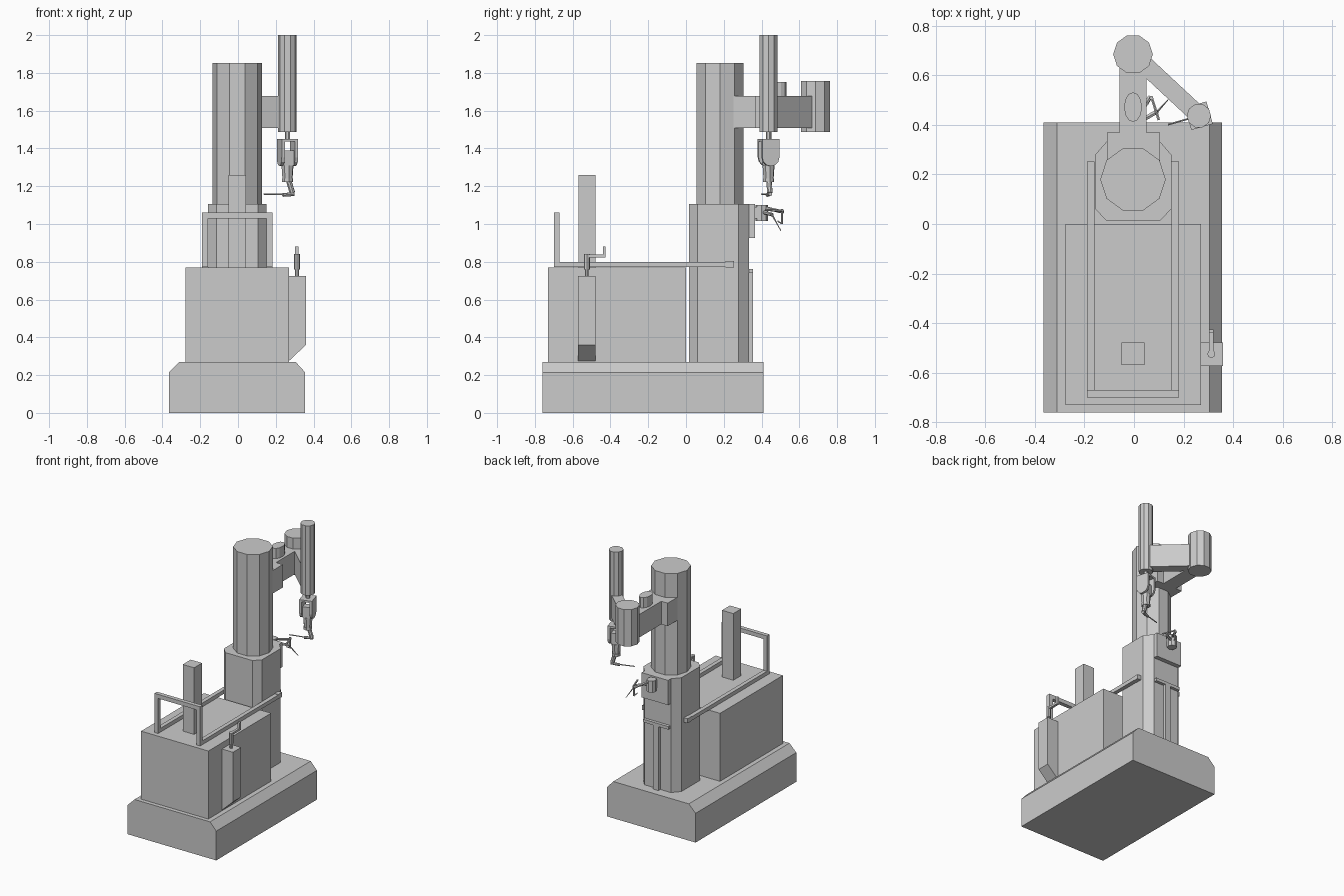
import bpy, bmesh, math
from mathutils import Matrix, Vector

if "Cube" in bpy.data.objects:
    bpy.data.objects.remove(bpy.data.objects["Cube"])


def finish(name, bm, frame=None):
    bmesh.ops.recalc_face_normals(bm, faces=bm.faces[:])
    me = bpy.data.meshes.new(name)
    bm.to_mesh(me)
    bm.free()
    ob = bpy.data.objects.new(name, me)
    bpy.context.collection.objects.link(ob)
    if frame:
        ob.matrix_world = frame
    return ob


def prism(name, pts, axis, a, b, frame=None):
    """Extrude a 2D profile along an axis from a to b."""
    def at(p, h):
        v = list(p)
        v.insert('xyz'.index(axis), h)
        return v
    bm = bmesh.new()
    lo = [bm.verts.new(at(p, a)) for p in pts]
    hi = [bm.verts.new(at(p, b)) for p in pts]
    n = len(pts)
    bm.faces.new(lo)
    bm.faces.new(hi)
    for i in range(n):
        bm.faces.new((lo[i], lo[(i + 1) % n], hi[(i + 1) % n], hi[i]))
    return finish(name, bm, frame)


def box(name, x, y, z, frame=None):
    pts = [(x[0], y[0]), (x[1], y[0]), (x[1], y[1]), (x[0], y[1])]
    return prism(name, pts, 'z', z[0], z[1], frame)


def column(name, c, r, z, n=10, ry=None, frame=None):
    ry = ry or r
    pts = [(c[0] + r * math.cos(2 * math.pi * i / n),
            c[1] + ry * math.sin(2 * math.pi * i / n)) for i in range(n)]
    return prism(name, pts, 'z', z[0], z[1], frame)


def rod(name, p, q, r, n=6, r2=None, frame=None):
    p, q = Vector(p), Vector(q)
    d = q - p
    m = Matrix.Translation((p + q) / 2) @ d.to_track_quat('Z', 'Y').to_matrix().to_4x4()
    bm = bmesh.new()
    bmesh.ops.create_cone(bm, cap_ends=True, segments=n, radius1=r,
                          radius2=r if r2 is None else r2, depth=d.length, matrix=m)
    return finish(name, bm, frame)


# base and cart body
prism("base", [(-.365, 0), (.355, 0), (.355, .215), (.305, .27), (-.31, .27), (-.365, .215)],
      'y', -.76, .41)
box("cart_body", (-.277, .27), (-.73, 0), (.27, .77))
box("rear_post", (-.05, .042), (-.57, -.478), (.77, 1.26))

# push handle with side rails
for side, x in (("left", (-.19, -.16)), ("right", (.152, .182))):
    box(side + "_rail", x, (-.70, .21), (.772, .80))
    box(side + "_rail_end", x, (.21, .253), (.77, .803))
    box(side + "_handle_post", x, (-.70, -.67), (.80, 1.06))
box("handle_bar", (-.19, .182), (-.70, -.67), (1.03, 1.06))

# side holder with crank lever
prism("side_holder", [(.27, .275), (.36, .36), (.36, .725), (.27, .725)], 'y', -.573, -.478)
column("lever_stem", (.312, -.525), .01, (.725, .77), 8)
column("lever_collar", (.312, -.525), .016, (.76, .84), 8)
box("lever_arm", (.303, .321), (-.525, -.425), (.823, .838))
box("lever_tip", (.303, .321), (-.44, -.425), (.83, .88))

# lower and upper column
prism("lower_column", [(-.113, .015), (.107, .015), (.152, .062), (.152, .278), (.105, .333),
                       (-.11, .333), (-.158, .278), (-.158, .062)], 'z', .27, 1.107)
column("upper_column", (-.004, .18), .132, (1.1, 1.853))
box("back_plate", (-.11, .105), (.325, .365), (.925, 1.107))
box("back_crossbar", (-.105, .1), (.325, .355), (.74, .762))
box("back_strip", (-.025, .02), (.325, .355), (.27, .74))

# shoulder, elbow and forearm
box("shoulder_flange", (-.11, .105), (.22, .37), (1.508, 1.677))
box("upper_arm", (-.058, .05), (.3, .69), (1.508, 1.677))
column("arm_motor_cap", (-.004, .472), .036, (1.67, 1.752), 12, .06)
column("elbow", (-.004, .685), .08, (1.487, 1.757))
e, w = Vector((-.004, .685)), Vector((.262, .437))
d = w - e
forearm = Matrix.Translation((e.x, e.y, 0)) @ Matrix.Rotation(math.atan2(d.y, d.x), 4, 'Z')
box("forearm", (0, d.length), (-.035, .037), (1.508, 1.677), forearm)
column("vertical_slide", (w.x, w.y), .049, (1.487, 2.0))

# wrist fork, built in a frame turned about the slide
W = Matrix.Translation((w.x, w.y, 0)) @ Matrix.Rotation(math.radians(16), 4, 'Z')
column("wrist_shaft", (0, 0), .015, (1.44, 1.49), 8, frame=W)
side = [(-.047, 1.45)] + [(.047 * math.cos(a), 1.353 + .047 * math.sin(a))
                          for a in (math.pi + math.pi * i / 6 for i in range(7))] + [(.047, 1.45)]
for name, x in (("left", (-.045, -.028)), ("right", (.028, .045))):
    prism("fork_plate_" + name, side, 'x', x[0], x[1], W)
box("fork_bridge", (-.03, .03), (-.047, .047), (1.436, 1.45), W)
box("tool_block", (-.029, .029), (-.025, .025), (1.31, 1.39), W)
rod("tool_sleeve", (0, 0, 1.31), (0, 0, 1.23), .033, 8, .027, W)
column("tool_collar", (0, 0), .031, (1.222, 1.24), 8, frame=W)

# bent instrument and probe
rod("instrument_neck", (.008, 0, 1.225), (.027, 0, 1.165), .015, 8, frame=W)
rod("instrument_foot", (.036, 0, 1.158), (-.025, 0, 1.154), .01, 8, frame=W)
rod("probe", (-.02, 0, 1.156), (-.13, 0, 1.158), .004, frame=W)

# small tool hub with thin arms on the back plate
column("tool_hub", (0, .4), .033, (1.015, 1.1), 8)
box("hub_bracket", (-.02, .02), (.36, .4), (1.03, 1.09))
rod("hub_arm_upper", (0, .4, 1.09), (.065, .515, 1.063), .009)
rod("hub_arm_brace", (.1, .42, 1.075), (.07, .515, 1.07), .006)
rod("hub_arm_cross", (0, .40, 1.065), (.095, .455, 1.05), .01)
rod("hub_arm_tip", (.095, .455, 1.05), (.138, .502, .965), .005, r2=.002)
rod("hanging_tool", (.068, .508, 1.08), (.068, .508, 1.0), .006)
rod("hanging_tool_hook", (.068, .508, 1.002), (.055, .485, 1.015), .004)
